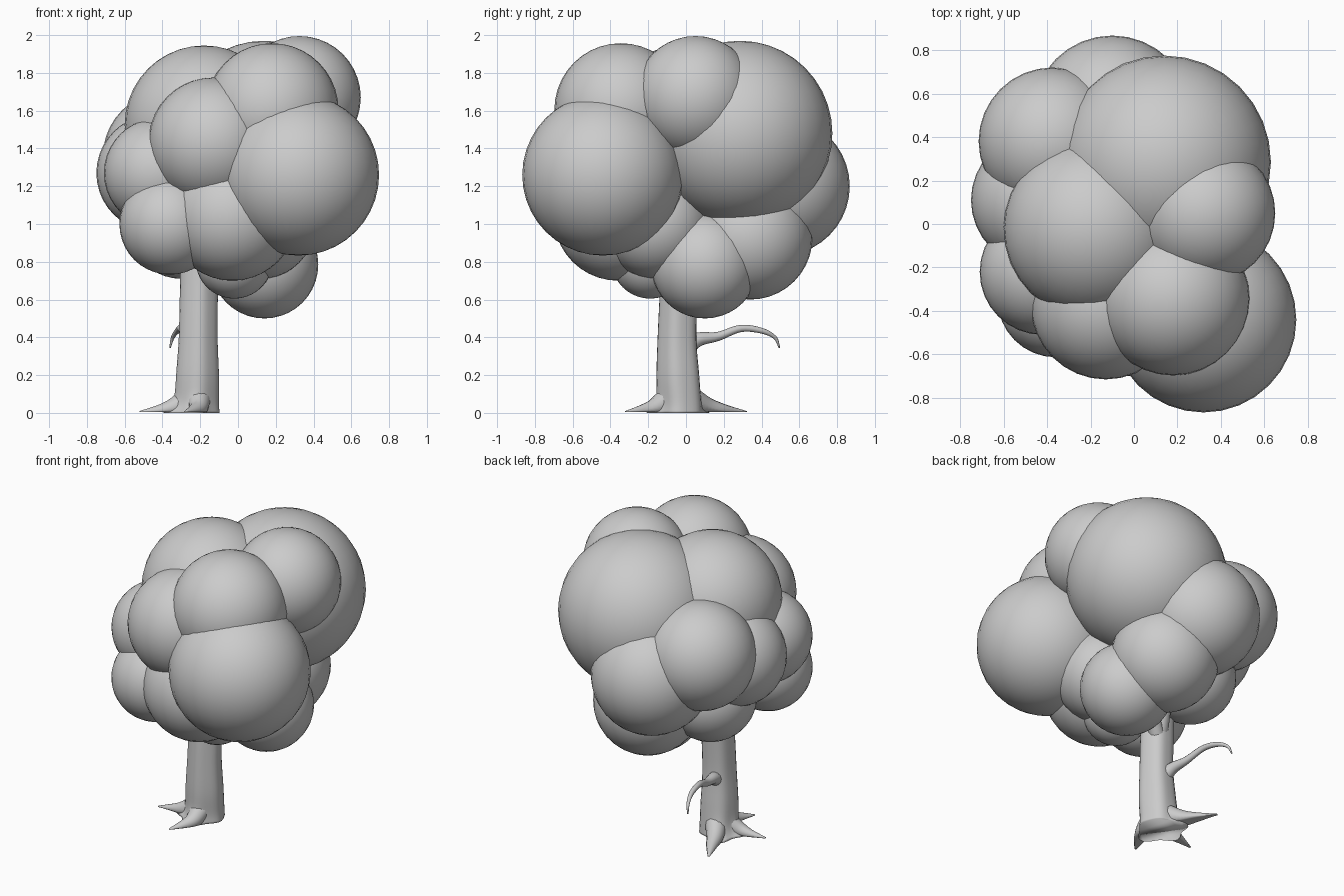
import bpy, bmesh, math
from mathutils import Vector

if "Cube" in bpy.data.objects:
    bpy.data.objects.remove(bpy.data.objects["Cube"])


def finish(name, bm):
    bmesh.ops.recalc_face_normals(bm, faces=bm.faces[:])
    me = bpy.data.meshes.new(name)
    bm.to_mesh(me)
    bm.free()
    for p in me.polygons:
        p.use_smooth = True
    ob = bpy.data.objects.new(name, me)
    bpy.context.collection.objects.link(ob)
    return ob


def smooth_path(pts, steps=5):
    """Catmull-Rom through points of (x, y, z, radius)."""
    pts = [Vector(p) for p in pts]
    ext = [2 * pts[0] - pts[1]] + pts + [2 * pts[-1] - pts[-2]]
    out = []
    for i in range(1, len(ext) - 2):
        a, b, c, d = ext[i - 1:i + 3]
        for k in range(steps):
            t = k / steps
            out.append(0.5 * (2 * b + (c - a) * t + (2 * a - 5 * b + 4 * c - d) * t * t
                              + (3 * b - a - 3 * c + d) * t ** 3))
    return out + [pts[-1]]


def loft(name, rings):
    bm = bmesh.new()
    loops = [[bm.verts.new(co) for co in ring] for ring in rings]
    n = len(loops[0])
    for a, b in zip(loops, loops[1:]):
        for j in range(n):
            bm.faces.new((a[j], a[(j + 1) % n], b[(j + 1) % n], b[j]))
    bm.faces.new(loops[0])
    bm.faces.new(loops[-1])
    return finish(name, bm)


def tube(name, pts, sides=12):
    path = smooth_path(pts)
    rings = []
    for i, p in enumerate(path):
        d = (path[min(i + 1, len(path) - 1)] - path[max(i - 1, 0)]).to_3d().normalized()
        u = d.cross(Vector((0, 0, 1)))
        u = u.normalized() if u.length > 0.05 else Vector((1, 0, 0))
        v = d.cross(u)
        ring = []
        for j in range(sides):
            a = 2 * math.pi * j / sides
            co = p.to_3d() + (u * math.cos(a) + v * math.sin(a)) * p.w
            co.z = max(co.z, 0.004)
            ring.append(co)
        rings.append(ring)
    return loft(name, rings)


# trunk: ridged loft, flared towards the roots at the base
root_angles = [math.radians(a) for a in (128, 190, 258)]
profile = smooth_path([(-0.215, -0.03, 0.0, 0.115), (-0.215, -0.03, 0.06, 0.112),
                       (-0.215, -0.04, 0.2, 0.112), (-0.212, -0.045, 0.4, 0.102),
                       (-0.208, -0.035, 0.65, 0.1), (-0.2, -0.02, 0.9, 0.1),
                       (-0.18, 0.0, 1.2, 0.07)])
rings = []
for p in profile:
    ring = []
    for j in range(32):
        a = 2 * math.pi * j / 32
        flare = sum(max(0, math.cos(a - r)) ** 8 for r in root_angles)
        r = p.w * (1 + 0.035 * math.cos(5 * a + 1) + 0.6 * flare * math.exp(-p.z / 0.05))
        ring.append((p.x + r * math.cos(a), p.y + r * math.sin(a), p.z))
    rings.append(ring)
loft("trunk", rings)

# roots
tube("root_back", [(-0.22, 0.0, 0.09, 0.07), (-0.285, 0.1, 0.035, 0.055),
                   (-0.33, 0.2, 0.012, 0.035), (-0.39, 0.32, 0.004, 0.006)])
tube("root_left", [(-0.25, -0.03, 0.08, 0.07), (-0.34, -0.06, 0.03, 0.05),
                   (-0.42, -0.07, 0.012, 0.03), (-0.52, -0.09, 0.004, 0.006)])
tube("root_front", [(-0.21, -0.07, 0.09, 0.07), (-0.21, -0.16, 0.03, 0.052),
                    (-0.235, -0.23, 0.012, 0.033), (-0.28, -0.32, 0.004, 0.006)])

# branches
tube("thin_branch", [(-0.23, 0.0, 0.35, 0.05), (-0.25, 0.07, 0.39, 0.037),
                     (-0.27, 0.17, 0.405, 0.024), (-0.30, 0.29, 0.447, 0.019),
                     (-0.32, 0.4, 0.435, 0.015), (-0.345, 0.47, 0.4, 0.01),
                     (-0.36, 0.495, 0.345, 0.004)])
tube("right_bough", [(-0.19, 0.0, 0.6, 0.05), (-0.1, 0.05, 0.7, 0.045),
                     (0.05, 0.1, 0.82, 0.035)])
tube("back_bough", [(-0.2, 0.0, 0.62, 0.05), (-0.16, 0.1, 0.76, 0.04),
                    (-0.1, 0.25, 0.95, 0.03)])

# foliage: overlapping round clumps (x, y, z, radius)
clumps = {
    "right_front": (0.32, -0.44, 1.26, 0.427), "back_right_large": (0.14, 0.285, 1.48, 0.49),
    "top_right": (0.325, 0.05, 1.67, 0.325), "top_front": (0.18, -0.345, 1.605, 0.352),
    "top_left": (-0.18, -0.02, 1.525, 0.42), "front_middle": (-0.13, -0.37, 1.43, 0.345),
    "front_lower": (-0.03, -0.36, 1.04, 0.34), "front_left_lower": (-0.36, -0.345, 1.0, 0.268),
    "left_front": (-0.42, -0.22, 1.27, 0.29), "left_middle": (-0.44, 0.11, 1.27, 0.31),
    "left_back": (-0.375, 0.38, 1.36, 0.34), "back": (-0.1, 0.5, 1.2, 0.367),
    "back_lower": (0.04, 0.34, 0.93, 0.33), "right_bottom": (0.14, 0.1, 0.785, 0.285),
    "bottom_middle": (-0.02, -0.19, 0.81, 0.205), "right_inner": (0.12, -0.16, 1.0, 0.29),
    "left_lower": (-0.3, 0.17, 0.99, 0.28),
}
for name, (x, y, z, r) in clumps.items():
    bm = bmesh.new()
    bmesh.ops.create_uvsphere(bm, u_segments=32, v_segments=20, radius=r)
    ob = finish("foliage_" + name, bm)
    ob.location = (x, y, z)
